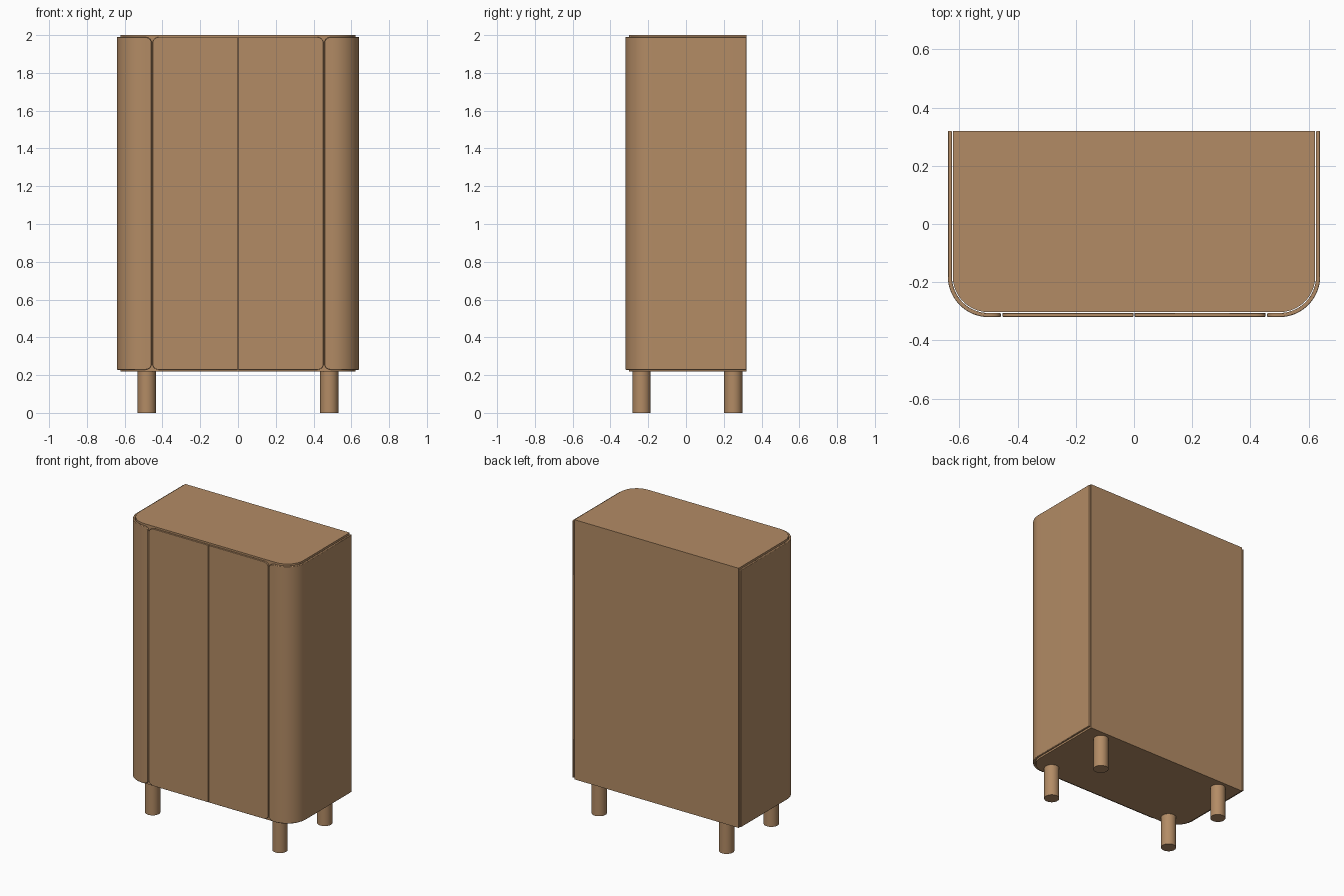
import bpy, bmesh, math

if "Cube" in bpy.data.objects:
    bpy.data.objects.remove(bpy.data.objects["Cube"])

wood = bpy.data.materials.new("warm wood")
wood.diffuse_color = (0.45, 0.26, 0.13, 1)
wood.use_nodes = True
wood.node_tree.nodes["Principled BSDF"].inputs["Base Color"].default_value = wood.diffuse_color


def finish(name, bm, bevel=0.0):
    bmesh.ops.recalc_face_normals(bm, faces=bm.faces)
    me = bpy.data.meshes.new(name)
    bm.to_mesh(me)
    bm.free()
    me.materials.append(wood)
    ob = bpy.data.objects.new(name, me)
    bpy.context.collection.objects.link(ob)
    if bevel:
        mod = ob.modifiers.new("edge rounding", 'BEVEL')
        mod.width, mod.segments = bevel, 2
        mod.limit_method, mod.angle_limit = 'ANGLE', math.radians(40)
    bpy.ops.object.select_all(action='DESELECT')
    ob.select_set(True)
    bpy.context.view_layer.objects.active = ob
    bpy.ops.object.shade_smooth_by_angle(angle=math.radians(35))
    return ob


def prism(name, pts, direction, bevel=0.0):
    bm = bmesh.new()
    face = bm.faces.new([bm.verts.new(p) for p in pts])
    ext = bmesh.ops.extrude_face_region(bm, geom=[face])
    bmesh.ops.translate(bm, vec=direction,
                        verts=[g for g in ext['geom'] if isinstance(g, bmesh.types.BMVert)])
    return finish(name, bm, bevel)


CX, CY, N = 0.50, -0.18, 16      # centre of the rounded front corners
BACK, Z0, Z1 = 0.32, 0.228, 1.99


def arc(r):
    return [(CX + r * math.cos(a), CY - r * math.sin(a))
            for a in (math.pi / 2 * i / N for i in range(N + 1))]


# Carcass with rounded front corners
half = [(CX + 0.123, BACK)] + arc(0.123)
outline = half + [(-x, y) for x, y in reversed(half)]
prism("carcass", [(x, y, 0.22) for x, y in outline], (0, 0, 1.78))

# Curved side panels, wrapping round to the front, with softened front corners
ENDS = [(0.49, 0.0), (0.475, 0.004), (0.464, 0.012), (0.458, 0.025)]
for side, label in ((-1, "left"), (1, "right")):
    bm = bmesh.new()
    rows = []
    for r in (0.14, 0.126):
        path = [(CX + r, BACK, 0.0)] + [(x, y, 0.0) for x, y in arc(r)]
        path += [(x, CY - r, cut) for x, cut in ENDS]
        rows.append([(bm.verts.new((side * x, y, Z0 + c)), bm.verts.new((side * x, y, Z1 - c)))
                     for x, y, c in path])
    outer, inner = rows
    for i in range(len(outer) - 1):
        (a0, a1), (b0, b1) = outer[i], outer[i + 1]
        (c0, c1), (d0, d1) = inner[i], inner[i + 1]
        for quad in ((a0, b0, b1, a1), (c0, c1, d1, d0), (a0, c0, d0, b0), (a1, b1, d1, c1)):
            bm.faces.new(quad)
    for k in (0, -1):
        (a0, a1), (c0, c1) = outer[k], inner[k]
        bm.faces.new((a0, a1, c1, c0))
    finish(label + "_side_panel", bm, 0.003)

    # Door with softened outer corners
    top = [(0.002, Z1), (0.42, Z1), (0.435, Z1 - 0.004), (0.446, Z1 - 0.012), (0.452, Z1 - 0.025)]
    edge = top + [(x, Z0 + Z1 - z) for x, z in reversed(top)]
    prism(label + "_door", [(side * x, -0.319, z) for x, z in edge], (0, 0.013, 0), 0.0015)

    # Round legs
    for y, place in ((-0.235, "front"), (0.25, "back")):
        bm = bmesh.new()
        bmesh.ops.create_cone(bm, cap_ends=True, segments=32, radius1=0.048, radius2=0.048, depth=0.225)
        bmesh.ops.translate(bm, vec=(side * 0.483, y, 0.1125), verts=bm.verts)
        finish(f"{label}_{place}_leg", bm)
